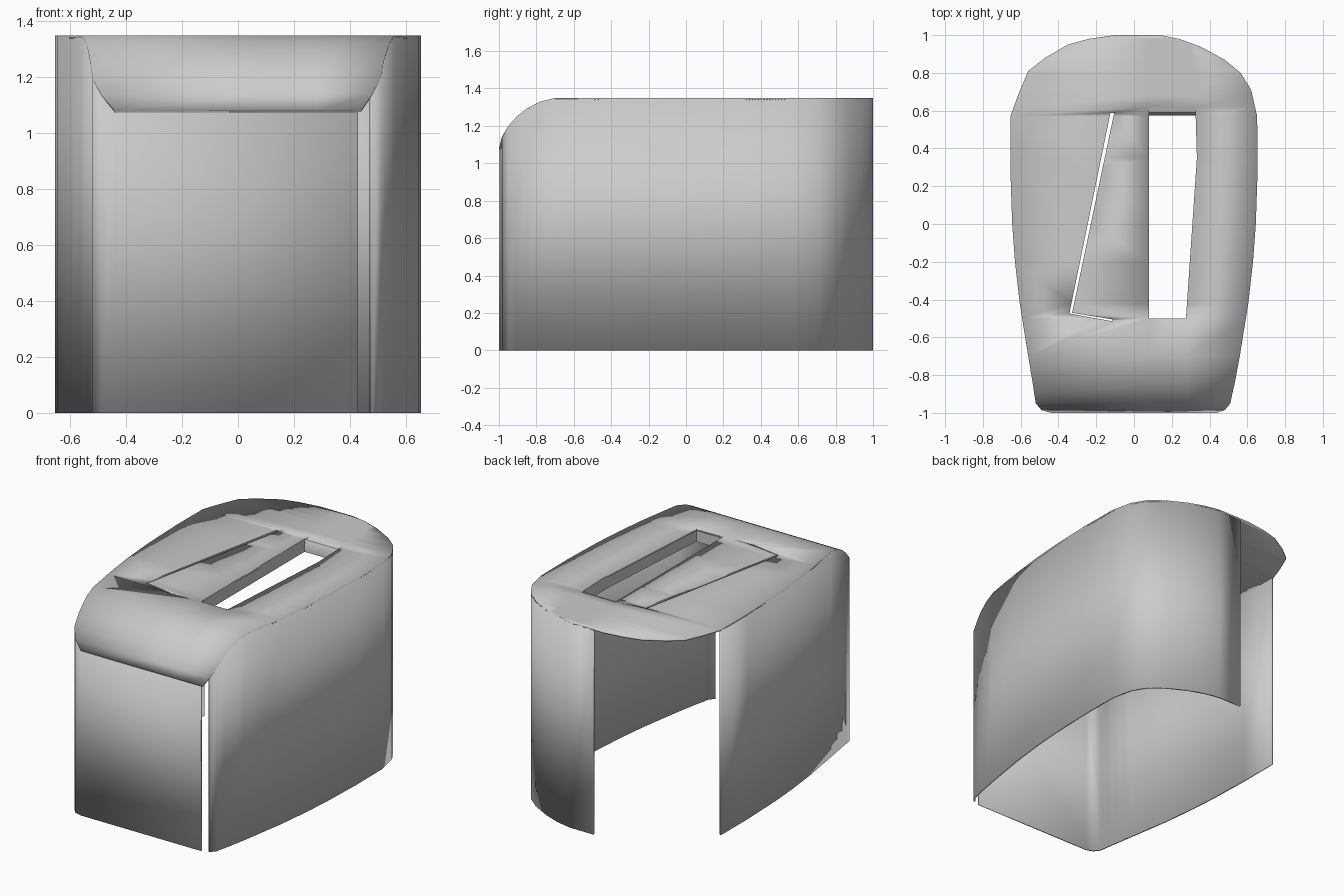
import bpy, bmesh

if "Cube" in bpy.data.objects:
    bpy.data.objects.remove(bpy.data.objects["Cube"])

T = 0.012  # sheet thickness
PROFILE = [(-1, 1.08), (-.985, 1.14), (-.95, 1.2), (-.9, 1.255), (-.85, 1.293),
           (-.78, 1.33), (-.7, 1.35), (1, 1.35)]
RIGHT = [(.44, -1), (.48, -.985), (.51, -.95), (.52, -.9), (.532, -.85), (.545, -.78),
         (.56, -.7), (.605, -.42), (.63, -.2), (.645, 0), (.655, .3), (.652, .57), (.62, .71),
         (.565, .8), (.48, .87), (.35, .94), (.24, .98), (.14, 1)]
LEFT = [(-.44, -1), (-.49, -.985), (-.52, -.95), (-.528, -.9), (-.535, -.85), (-.547, -.78),
        (-.56, -.7), (-.605, -.42), (-.63, -.2), (-.645, 0), (-.655, .3), (-.654, .57),
        (-.615, .68), (-.56, .81), (-.47, .88), (-.35, .95), (-.24, .98), (-.1, 1)]


def lerp(table, v):
    for (a, fa), (b, fb) in zip(table, table[1:]):
        if v <= b:
            return fa + (fb - fa) * (v - a) / (b - a)
    return table[-1][1]


def make(name, quads, thick=True):
    bm = bmesh.new()
    for q in quads:
        bm.faces.new([bm.verts.new(p) for p in q])
    bmesh.ops.remove_doubles(bm, verts=bm.verts, dist=0.0005)
    me = bpy.data.meshes.new(name)
    bm.to_mesh(me)
    bm.free()
    ob = bpy.data.objects.new(name, me)
    bpy.context.collection.objects.link(ob)
    if thick:
        s = ob.modifiers.new("sheet", 'SOLIDIFY')
        s.thickness, s.offset = T, -1
    bpy.ops.object.select_all(action='DESELECT')
    ob.select_set(True)
    bpy.context.view_layer.objects.active = ob
    bpy.ops.object.shade_smooth_by_angle(angle=0.5)
    return ob


def strip(path, low, high):
    """Vertical sheet along a plan path between two height functions."""
    return [((*a, low(a[1])), (*b, low(b[1])), (*b, high(b[1])), (*a, high(a[1])))
            for a, b in zip(path, path[1:])]


def top_z(y):
    return lerp(PROFILE, y)


def edge(side, y):
    return lerp([(b, a) for a, b in side], y)


# Side and back wall: right front corner around to the middle of the back
right_path = RIGHT[1:] + [(-.03, 1)]
make("right_and_back_wall", strip(right_path, lambda y: 0, lambda y: top_z(y) - .005))

# Left wall and front panel, leaving the back left corner and a front slit open
left_path = [p for p in reversed(LEFT) if p[1] < .58] + [(.43, -1)]
make("left_and_front_wall", strip(left_path, lambda y: 0, lambda y: top_z(y) - .005))

# Top cover: cross rows that roll down over the front, with the slot left open
SLOT = [(-1, .28), (-.5, .275), (.35, .333), (.62, .325), (1, .3)]
ys = sorted({p[1] for p in RIGHT + LEFT} | {-.5, .35, .62})
rows = []
for y in ys:
    l, r = edge(LEFT, y), edge(RIGHT, y)
    rows.append([(x, y, top_z(y)) for x in (l, .08, min(lerp(SLOT, y), r - .02), r)])
quads = []
for a, b in zip(rows, rows[1:]):
    for i in range(3):
        if i == 1 and a[0][1] >= -.501 and b[0][1] <= .621:
            continue
        quads.append((a[i], a[i + 1], b[i + 1], b[i]))
top = make("top_cover", quads)

# Short lips hanging from the slot edges
d = lambda y: 1.265
t = lambda y: 1.348
lips = strip([(.08, .58), (.08, -.5), (.275, -.5), (.333, .35), (.326, .58)], d, t)
lips += [((.08, .62, 1.348), (.325, .62, 1.348), (.326, .59, 1.338), (.08, .59, 1.338)),
         ((.08, .59, 1.338), (.326, .59, 1.338), (.326, .575, 1.31), (.08, .575, 1.31)),
         ((.08, .575, 1.31), (.326, .575, 1.31), (.326, .575, 1.265), (.08, .575, 1.265))]
make("slot_lips", lips, False)

# Narrow crease grooves beside the slot
grooves = [[(-.105, .588), (-.125, .588), (-.342, -.474), (-.328, -.472)],
           [(-.342, -.474), (-.115, -.515), (-.115, -.505), (-.328, -.47)]]
for i, g in enumerate(grooves):
    loop = g + g[:1]
    cut = make(f"groove_cutter_{i}", strip(loop, lambda y: 1.3, lambda y: 1.4)
               + [[(*p, 1.4) for p in g], [(*p, 1.3) for p in reversed(g)]], False)
    cut.hide_render = True
    cut.hide_set(True)
    m = top.modifiers.new("groove", 'BOOLEAN')
    m.operation, m.solver, m.object = 'DIFFERENCE', 'EXACT', cut
    make(f"groove_lip_{i}", strip(loop, d, t), False)
